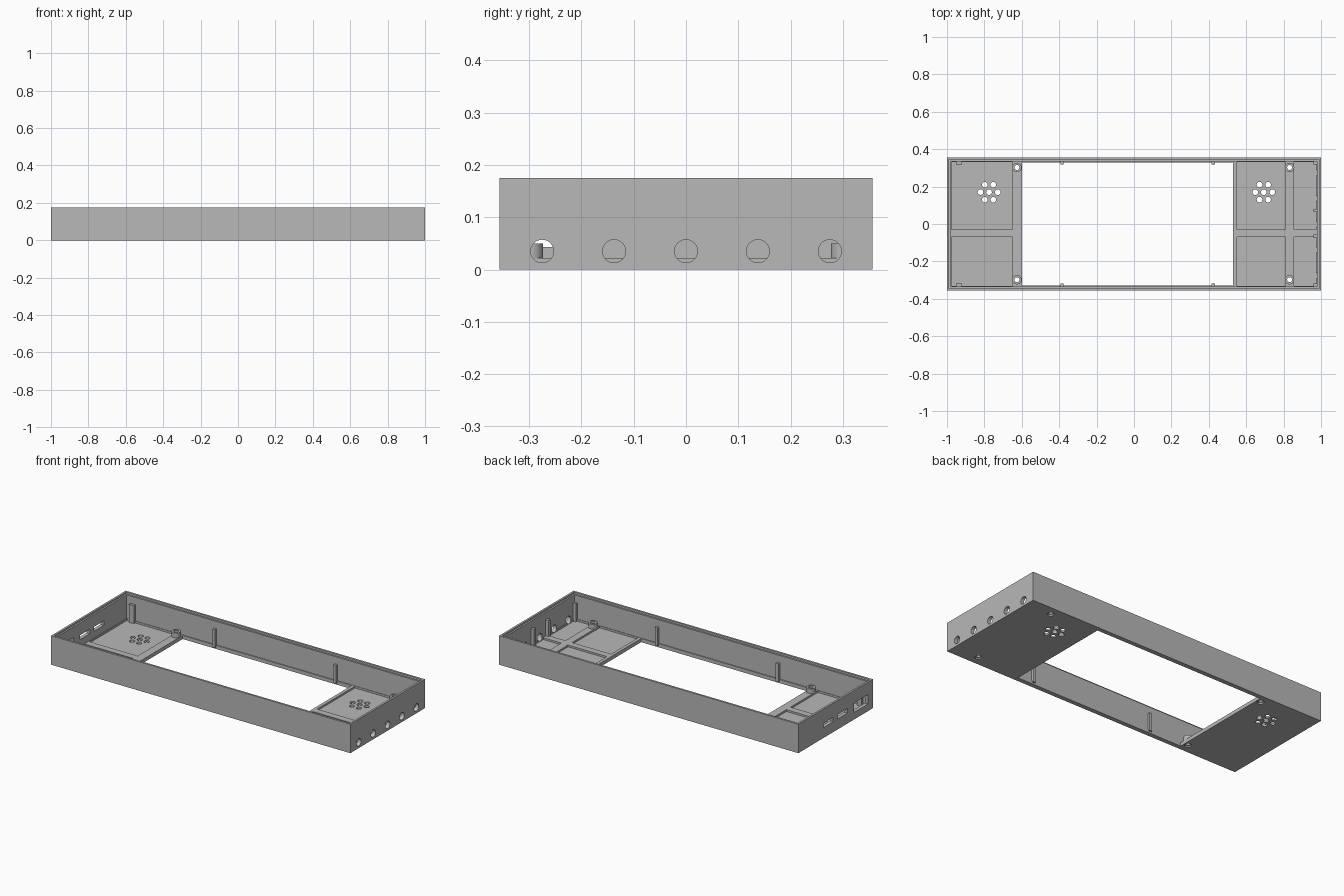
import bpy
import bmesh
from mathutils import Matrix, Vector

cube = bpy.data.objects.get("Cube")
if cube:
    bpy.data.objects.remove(cube, do_unlink=True)

grey = bpy.data.materials.new("plain grey")
grey.use_nodes = True
COLOUR = (0.48, 0.48, 0.48, 1)
grey.diffuse_color = COLOUR
grey.node_tree.nodes["Principled BSDF"].inputs["Base Color"].default_value = COLOUR

HX, HY, HEIGHT = 1.0, 0.356, 0.175      # outer half sizes and height
IX, IY, FLOOR = 0.978, 0.334, 0.022     # inner half sizes and floor top


def box(x0, x1, y0, y1, z0, z1):
    """Matrix and kind for a box between two corners."""
    centre = Vector(((x0 + x1) / 2, (y0 + y1) / 2, (z0 + z1) / 2))
    return "box", Matrix.Translation(centre) @ Matrix.Diagonal((x1 - x0, y1 - y0, z1 - z0, 1))


def rod(x, y, z, radius, length, axis="z"):
    """Matrix and kind for a cylinder centred on a point."""
    turn = Matrix.Rotation(1.5707963, 4, "Y") if axis == "x" else Matrix()
    return "rod", Matrix.Translation((x, y, z)) @ turn @ Matrix.Diagonal((radius, radius, length, 1))


def make(name, shapes):
    bm = bmesh.new()
    for kind, matrix in shapes:
        if kind == "box":
            bmesh.ops.create_cube(bm, size=1, matrix=matrix)
        else:
            bmesh.ops.create_cone(bm, cap_ends=True, segments=32, radius1=1, radius2=1,
                                  depth=1, matrix=matrix)
    mesh = bpy.data.meshes.new(name)
    bm.to_mesh(mesh)
    bm.free()
    mesh.materials.append(grey)
    obj = bpy.data.objects.new(name, mesh)
    bpy.context.collection.objects.link(obj)
    return obj


def cut(target, shapes):
    """Subtract separate shapes from an object and drop the cutter."""
    cutter = make("cutter", shapes)
    cutter.hide_render = True
    mod = target.modifiers.new("cut", "BOOLEAN")
    mod.operation, mod.solver, mod.object = "DIFFERENCE", "EXACT", cutter
    bpy.context.view_layer.objects.active = target
    bpy.ops.object.modifier_apply(modifier=mod.name)
    bpy.data.objects.remove(cutter, do_unlink=True)


# Tray shell with a stepped rim and a large window in the floor
tray = make("tray", [box(-HX, HX, -HY, HY, 0, HEIGHT)])
cut(tray, [box(-IX, IX, -IY, IY, FLOOR, 0.3)])
cut(tray, [box(-0.988, 0.988, -0.344, 0.344, HEIGHT - 0.011, 0.3)])
cut(tray, [box(-0.6, 0.53, -0.329, 0.329, -0.1, 0.1)])

# Shallow floor pockets leave the ribs standing
pockets = []
for x0, x1 in ((-0.975, -0.65), (0.55, 0.81), (0.855, 0.975)):
    for y0, y1 in ((-0.331, -0.07), (-0.03, 0.331)):
        pockets.append(box(x0, x1, y0, y1, 0.011, 0.1))
cut(tray, pockets)

# Round jack holes in the right-hand end wall
cut(tray, [rod(HX, i * 0.1375, 0.035, 0.022, 0.1, "x") for i in range(-2, 3)])

# Two slots and a larger port in the other end wall
ports = [box(-1.1, -0.9, y - 0.047, y + 0.047, 0.063, 0.09) for y in (-0.065, 0.07)]
cut(tray, ports + [box(-1.1, -0.9, -0.31, -0.175, 0.043, 0.1)])

# Speaker grilles: seven holes each
grille = []
for cx in (-0.775, 0.694):
    for row, offsets in ((-1, (-0.5, 0.5)), (0, (-1, 0, 1)), (1, (-0.5, 0.5))):
        grille += [rod(cx + k * 0.046, 0.17 + row * 0.04, 0, 0.015, 0.2) for k in offsets]
cut(tray, grille)

# Screw bosses with through holes and recessed heads underneath
spots = [(x, y) for x in (-0.626, 0.832) for y in (-0.298, 0.302)]
bosses = make("screw_bosses", [rod(x, y, 0.0305, 0.025, 0.039) for x, y in spots])
for part in (tray, bosses):
    cut(part, [rod(x, y, 0, 0.013, 0.3) for x, y in spots])
cut(tray, [rod(x, y, 0, 0.019, 0.016) for x, y in spots])

# Support posts along the long walls and the end wall
posts = []
for side in (-1, 1):
    y0, y1 = sorted((side * 0.319, side * 0.338))
    for x, half in ((-0.385, 0.009), (0.423, 0.009), (-0.935, 0.016), (0.97, 0.01)):
        posts.append(box(x - half, x + half, y0, y1, 0.01, 0.12))
for y in (-0.066, 0.072):
    posts.append(box(0.959, 0.982, y - 0.009, y + 0.009, 0.008, 0.12))
make("support_posts", posts)

# Smooth round holes, sharp edges
for obj in (tray, bosses):
    bpy.ops.object.select_all(action="DESELECT")
    obj.select_set(True)
    bpy.context.view_layer.objects.active = obj
    bpy.ops.object.shade_smooth_by_angle(angle=0.5)
